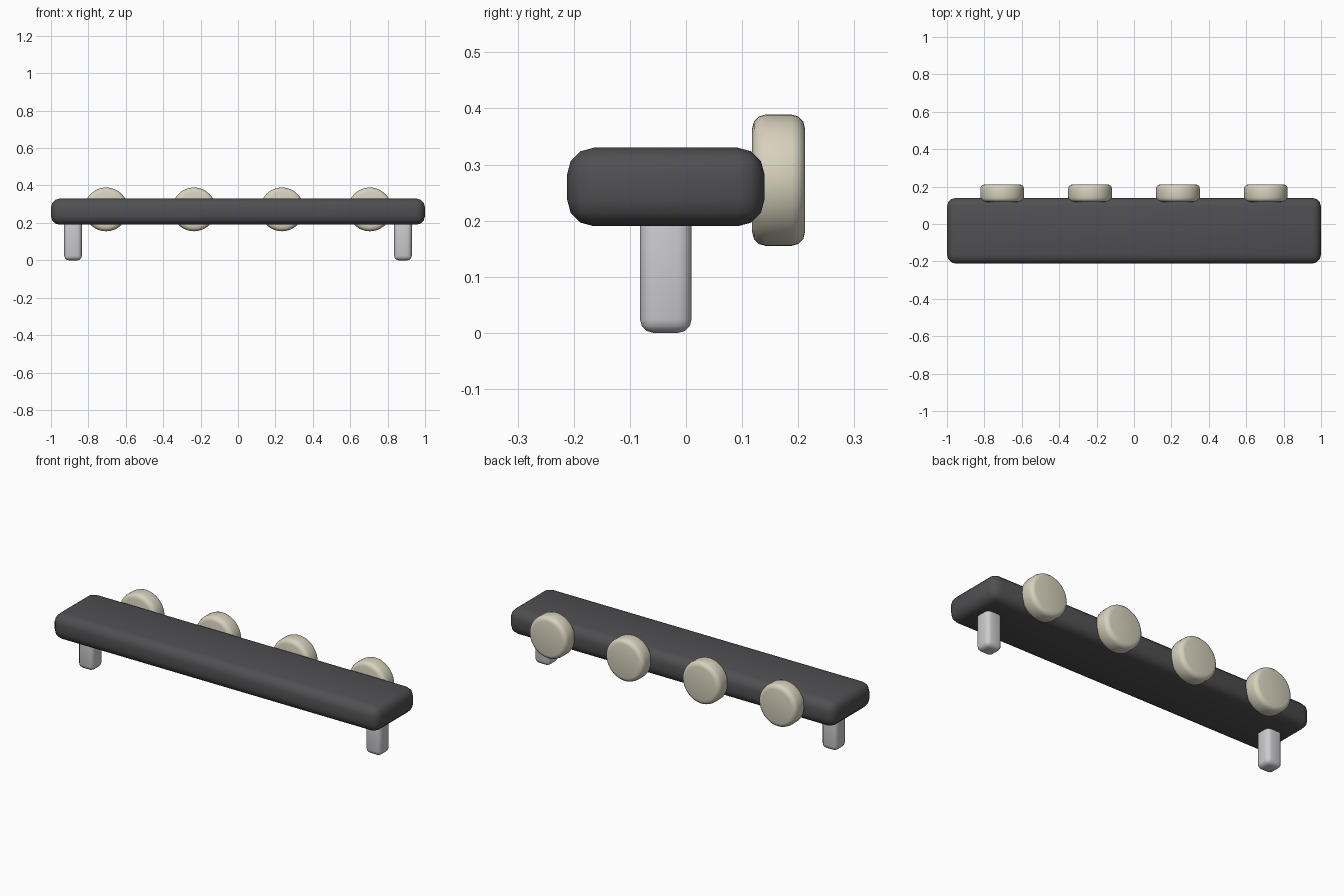
import bpy
import math

cube = bpy.data.objects.get("Cube")
if cube:
    bpy.data.objects.remove(cube, do_unlink=True)


def material(name, rgb):
    mat = bpy.data.materials.new(name)
    mat.use_nodes = True
    mat.diffuse_color = (*rgb, 1)
    mat.node_tree.nodes["Principled BSDF"].inputs["Base Color"].default_value = (*rgb, 1)
    return mat


charcoal = material("charcoal", (0.08, 0.08, 0.085))
silver = material("silver grey", (0.6, 0.6, 0.62))
cream = material("cream", (0.68, 0.64, 0.51))


def finish(obj, name, mat, bevel, segments):
    """Name, colour, round and smooth the active object."""
    obj.name = name
    obj.data.materials.append(mat)
    mod = obj.modifiers.new("Rounded edges", "BEVEL")
    mod.width = bevel
    mod.segments = segments
    mod.limit_method = "ANGLE"
    mod.angle_limit = math.radians(40)
    bpy.ops.object.modifier_apply(modifier=mod.name)
    bpy.ops.object.shade_smooth_by_angle(angle=math.radians(40))


def rounded_box(name, low, high, mat, bevel):
    center = [(a + b) / 2 for a, b in zip(low, high)]
    bpy.ops.mesh.primitive_cube_add(size=1, location=center)
    obj = bpy.context.object
    obj.scale = [b - a for a, b in zip(low, high)]
    bpy.ops.object.transform_apply(location=False, rotation=False, scale=True)
    finish(obj, name, mat, bevel, 3)


# Long rounded bar
rounded_box("bar", (-1, -0.212, 0.19), (1, 0.14, 0.33), charcoal, 0.048)

# Two short posts under the ends
for side, x in (("left", 0.882), ("right", -0.882)):
    rounded_box(side + "_post", (x - 0.047, -0.082, 0), (x + 0.047, 0.01, 0.24), silver, 0.024)

# Row of four round knobs along the back
for i in range(4):
    x = (i - 1.5) * 0.47
    bpy.ops.mesh.primitive_cylinder_add(
        vertices=48, radius=0.117, depth=0.094,
        location=(x, 0.165, 0.272), rotation=(math.pi / 2, 0, 0))
    finish(bpy.context.object, f"knob_{i + 1}", cream, 0.024, 3)
